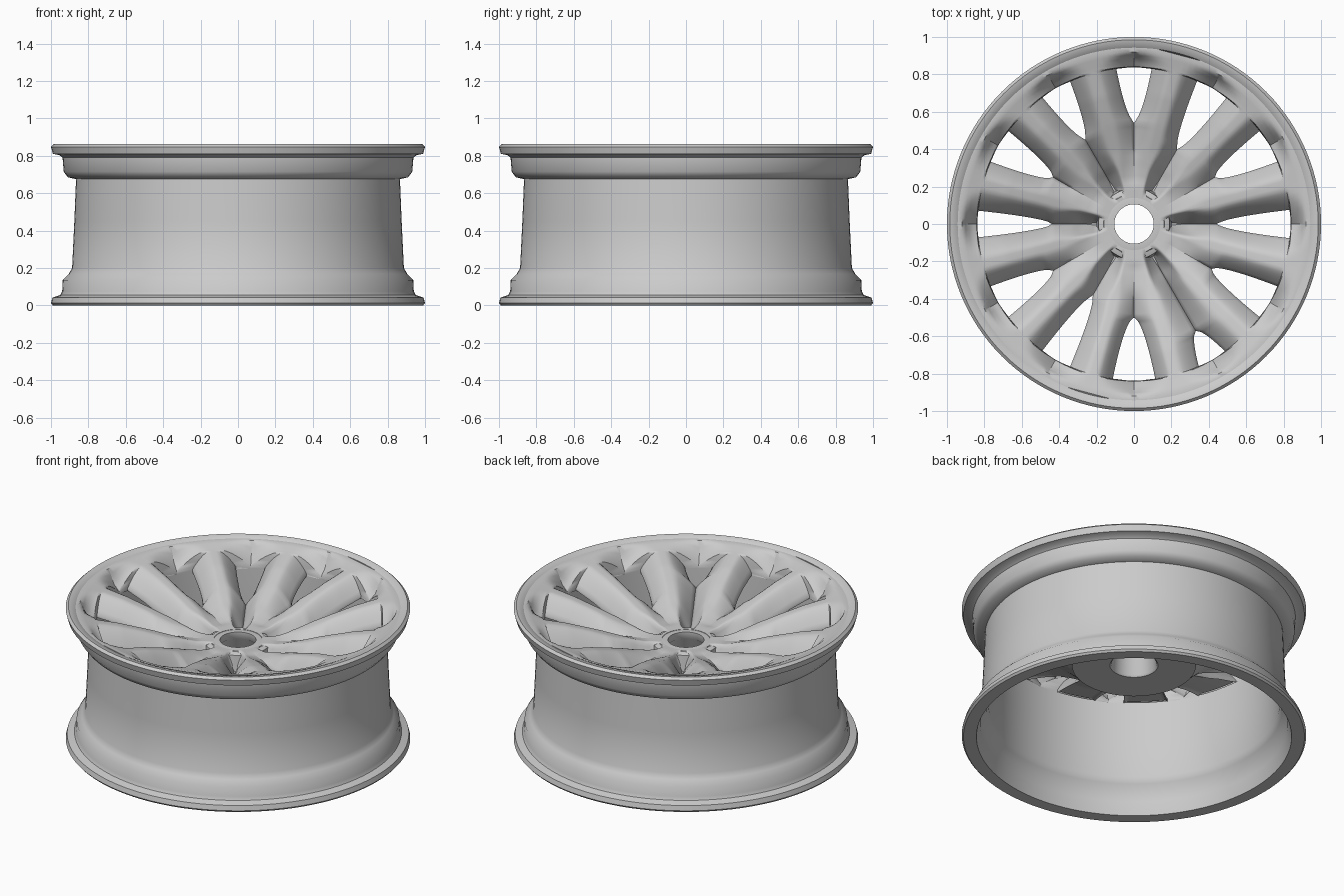
import bpy, bmesh, math

cube = bpy.data.objects.get("Cube")
if cube:
    bpy.data.objects.remove(cube, do_unlink=True)

metal = bpy.data.materials.new("light_grey_metal")
metal.use_nodes = True
GREY = (0.6, 0.6, 0.6, 1)
metal.diffuse_color = GREY
metal.node_tree.nodes["Principled BSDF"].inputs["Base Color"].default_value = GREY


def interp(table, x):
    """Piecewise linear lookup in (x, value) pairs."""
    if x <= table[0][0]:
        return table[0][1]
    for (x0, v0), (x1, v1) in zip(table, table[1:]):
        if x <= x1:
            return v0 + (v1 - v0) * (x - x0) / (x1 - x0)
    return table[-1][1]


def finish(name, bm, angle):
    bmesh.ops.recalc_face_normals(bm, faces=bm.faces)
    mesh = bpy.data.meshes.new(name)
    bm.to_mesh(mesh)
    bm.free()
    mesh.materials.append(metal)
    obj = bpy.data.objects.new(name, mesh)
    bpy.context.collection.objects.link(obj)
    bpy.ops.object.select_all(action='DESELECT')
    obj.select_set(True)
    bpy.context.view_layer.objects.active = obj
    bpy.ops.object.shade_smooth_by_angle(angle=math.radians(angle))


def bridge(bm, loops, closed):
    """Skin a row of vertex loops; cap the ends unless the row is closed."""
    n = len(loops[0])
    pairs = list(zip(loops, loops[1:]))
    if closed:
        pairs.append((loops[-1], loops[0]))
    for a, b in pairs:
        for i in range(n):
            j = (i + 1) % n
            bm.faces.new((a[i], a[j], b[j], b[i]))
    if not closed:
        bm.faces.new(loops[0])
        bm.faces.new(loops[-1])


def lathe(name, profile, steps):
    bm = bmesh.new()
    loops = []
    for s in range(steps):
        a = math.tau * s / steps
        loops.append([bm.verts.new((r * math.cos(a), r * math.sin(a), z)) for r, z in profile])
    bridge(bm, loops, True)
    finish(name, bm, 45)


# Barrel with both flanges
lathe("rim_barrel", [
    (1, 0.848), (0.985, 0.862), (0.945, 0.854), (0.9, 0.79), (0.865, 0.73), (0.842, 0.715),
    (0.838, 0.5), (0.845, 0.22), (0.858, 0.18), (0.885, 0.15), (0.892, 0.08), (0.915, 0),
    (0.99, 0), (1, 0.012), (0.992, 0.042), (0.95, 0.055), (0.94, 0.075), (0.937, 0.135),
    (0.905, 0.168), (0.887, 0.2), (0.875, 0.45), (0.866, 0.675), (0.91, 0.685),
    (0.932, 0.715), (0.938, 0.79), (0.955, 0.803), (0.99, 0.81)], 128)

# Hub with the centre bore
lathe("hub", [
    (0.105, 0.642), (0.16, 0.642), (0.19, 0.63), (0.2, 0.53), (0.33, 0.52), (0.36, 0.48),
    (0.14, 0.48), (0.13, 0.49), (0.125, 0.58), (0.105, 0.6)], 64)

# Spokes: ridge height, underside, side drop and flat crest share along the radius
TOP = [(0.14, 0.644), (0.24, 0.65), (0.4, 0.695), (0.55, 0.748), (0.7, 0.795), (0.85, 0.83),
       (0.92, 0.85), (0.96, 0.851)]
UNDER = [(0.14, 0.49), (0.36, 0.49), (0.47, 0.59), (0.65, 0.67), (0.84, 0.72), (0.9, 0.77),
         (0.96, 0.83)]
DEEP = [(0.17, 0), (0.2, 0.13), (0.28, 0.13), (0.33, 0.11), (0.6, 0.115), (0.84, 0.105),
        (0.88, 0.075), (0.905, 0.02), (0.92, 0)]
SHALLOW = [(0.2, 0), (0.35, 0.03), (0.52, 0.1), (0.84, 0.105), (0.88, 0.075), (0.905, 0.02),
           (0.92, 0)]
CREST = [(0.3, 0.1), (0.4, 0.2), (0.85, 0.2), (0.88, 0.3), (0.905, 0.5), (0.92, 0.8)]
STEEPNESS = [(0.29, 0.9), (0.4, 1.5)]
# Inner end and width factor of each opening, counterclockwise from +x
START = [0.45, 0.5, 0.47, 0.55, 0.53, 0.5, 0.44, 0.5, 0.45, 0.5, 0.66, 0.48]
WIDTH = [0.8, 1, 0.95, 1, 0.9, 1, 0.75, 1, 0.9, 1.2, 0.85, 1]
END = 0.835
COUNT = 12
HALF = 8
RADII = sorted([0.14 + 0.02 * i for i in range(42)] + [END, END + 0.012])


def opening(gap, r):
    t = (r - START[gap]) / (END - START[gap])
    if t <= 0 or r > END + 0.001:
        return 0
    return 0.095 * WIDTH[gap] * min(t, 1) ** 0.6


def spoke(k):
    bm = bmesh.new()
    loops = []
    centre = math.tau * (k + 0.5) / COUNT
    for r in RADII:
        top, bottom = [], []
        crest = interp(CREST, r)
        for i in range(-HALF, HALF + 1):
            u = i / HALF
            gap = (k + (u > 0)) % COUNT
            a = centre + u * (math.pi / COUNT - opening(gap, r) / r)
            side = DEEP if gap % 2 == 0 else SHALLOW
            s = max(0, (abs(u) - crest) / (1 - crest))
            z = interp(TOP, r) - interp(side, r) * s ** interp(STEEPNESS, r)
            x, y = r * math.cos(a), r * math.sin(a)
            top.append(bm.verts.new((x, y, z)))
            under = min(interp(UNDER, r), z - 0.015)
            bottom.append(bm.verts.new((x, y, under)))
        loops.append(top + bottom[::-1])
    bridge(bm, loops, False)
    finish("spoke_%02d" % (k + 1), bm, 50)


for k in range(COUNT):
    spoke(k)
